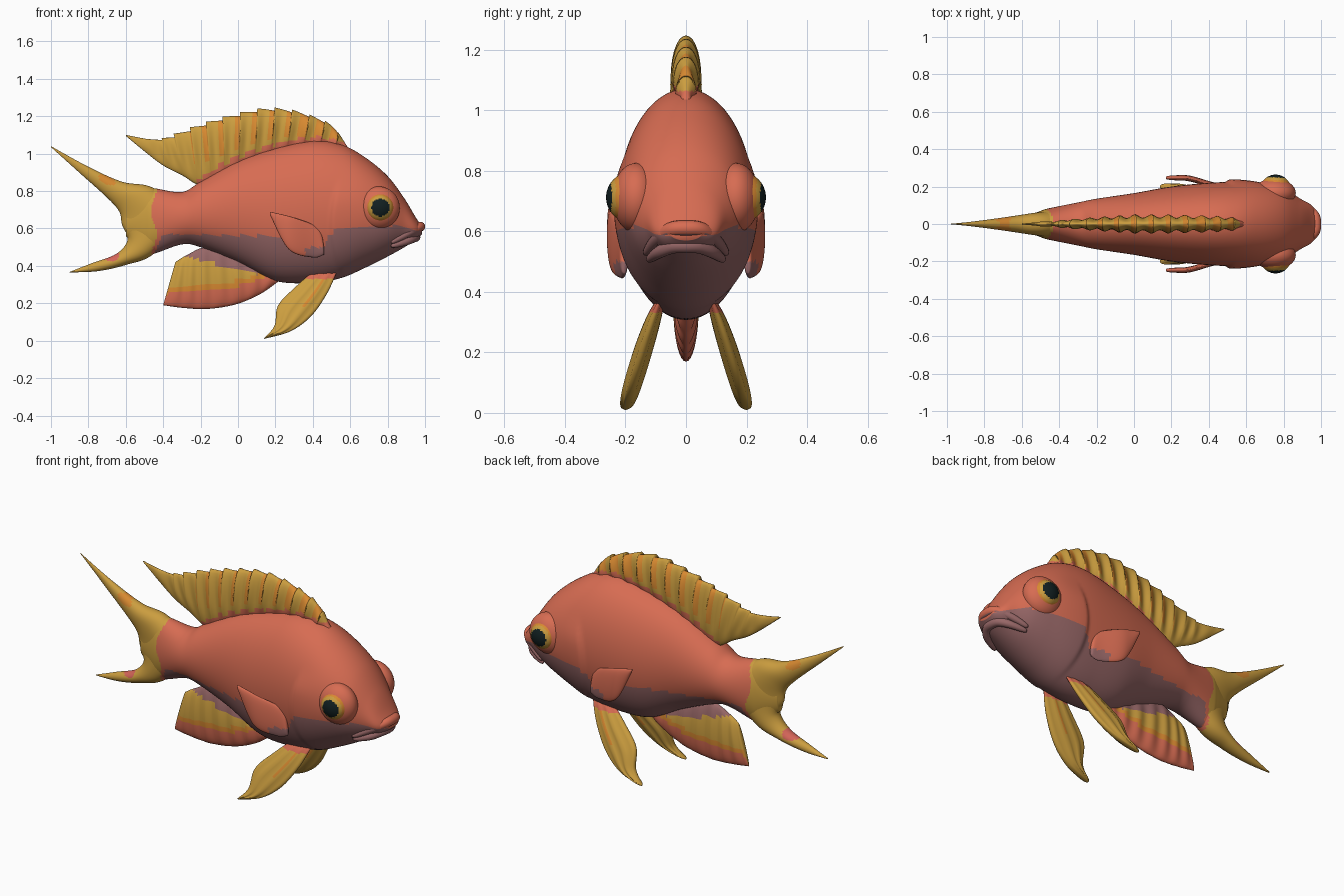
import bpy, bmesh, math
from mathutils import Vector

if "Cube" in bpy.data.objects:
    bpy.data.objects.remove(bpy.data.objects["Cube"])

# ---- palette ----
PALETTE = [("coral", (0.68, 0.15, 0.085)), ("mauve", (0.31, 0.135, 0.135)),
           ("gold", (0.60, 0.34, 0.05)), ("orange", (0.68, 0.25, 0.03)),
           ("black", (0.006, 0.014, 0.015)), ("pink", (0.66, 0.13, 0.10))]
MATS = []
for name, col in PALETTE:
    m = bpy.data.materials.new(name)
    m.diffuse_color = (*col, 1)
    m.use_nodes = True
    m.node_tree.nodes["Principled BSDF"].inputs["Base Color"].default_value = m.diffuse_color
    MATS.append(m)
CORAL, MAUVE, GOLD, ORANGE, BLACK, PINK = range(6)


def spline(pts, u):
    """Smooth curve through points, u in 0..1."""
    t = max(0.0, min(1.0, u)) * (len(pts) - 1)
    i = min(int(t), len(pts) - 2)
    f = t - i
    g = lambda k: pts[max(0, min(len(pts) - 1, k))]
    return [0.5 * (2 * b + (c - a) * f + (2 * a - 5 * b + 4 * c - d) * f * f
                   + (3 * b - a - 3 * c + d) * f ** 3)
            for a, b, c, d in zip(g(i - 1), g(i), g(i + 1), g(i + 2))]


def lerp_table(tab, x):
    """Straight-line lookup in (x, value) pairs sorted by x."""
    if x <= tab[0][0]:
        return tab[0][1]
    for (x0, y0), (x1, y1) in zip(tab, tab[1:]):
        if x <= x1:
            return y0 + (y1 - y0) * (x - x0) / (x1 - x0)
    return tab[-1][1]


def smooth(t):
    t = max(0.0, min(1.0, t))
    return t * t * (3 - 2 * t)


def skin(name, rings, colour):
    """Skin closed rings into a smooth solid, colouring each face by rule."""
    bm = bmesh.new()
    vs = [[bm.verts.new(p) for p in r] for r in rings]
    n, last = len(rings[0]), len(rings) - 1
    for i in range(last):
        for j in range(n):
            k = (j + 1) % n
            f = bm.faces.new((vs[i][j], vs[i][k], vs[i + 1][k], vs[i + 1][j]))
            vv = (1 - math.cos(2 * math.pi * (j + 0.5) / n)) / 2
            f.material_index = colour(f.calc_center_median(), (i + 0.5) / last, vv)
    for r, i in ((vs[0], 1), (vs[-1], last)):
        f = bm.faces.new(r)
        f.material_index = colour(f.calc_center_median(), i / last, 0.5)
    bmesh.ops.recalc_face_normals(bm, faces=bm.faces)
    return finish(name, bm)


def finish(name, bm):
    me = bpy.data.meshes.new(name)
    for f in bm.faces:
        f.smooth = True
    bm.to_mesh(me)
    bm.free()
    for m in MATS:
        me.materials.append(m)
    ob = bpy.data.objects.new(name, me)
    bpy.context.collection.objects.link(ob)
    return ob


def loft(name, a, b, width, colour, nu=80, nv=32, mid=lambda x, z: 0.0, side=1, edge=None):
    """Lens-section solid between side outlines a and b given as (x, z)."""
    rings = []
    for i in range(nu + 1):
        u = i / nu
        pa, pb = Vector(spline(a, u)), Vector(spline(b, u))
        if edge:
            pb = pb + edge(u)
        ring = []
        for j in range(nv):
            t = 2 * math.pi * j / nv
            v = (1 - math.cos(t)) / 2
            x, z = pa.lerp(pb, v)
            ring.append((x, side * (mid(x, z) + math.sin(t) * width(x, z, u, v)), z))
        rings.append(ring)
    return skin(name, rings, colour)


def taper(u, p=0.5):
    return max(0.02, 4 * u * (1 - u)) ** p


# ---- body: x, top, bottom, half width ----
ROWS = [(-.6, .72, .56, .03), (-.5, .81, .47, .07), (-.45, .815, .465, .085),
        (-.3, .795, .515, .115), (-.2, .85, .50, .135), (0, .96, .42, .165),
        (.2, 1.03, .32, .20), (.4, 1.07, .31, .22), (.55, 1.05, .335, .225),
        (.68, .98, .39, .22), (.8, .88, .45, .19), (.89, .76, .50, .135),
        (.95, .66, .54, .10), (.985, .61, .57, .05)]
BELLY = [(-.45, .46), (-.40, .57), (.2, .56), (.38, .53), (.45, .50), (.5, .58),
         (.6, .61), (.7, .60), (.83, .615), (.9, .60), (1, .58)]


def body_width(x, z, u, v):
    gill = 0.48 + 0.9 * (z - 0.62) ** 2          # rear rim of the gill cover
    bump = smooth((x - gill) / 0.03) * smooth((0.72 - x) / 0.2) * smooth((0.88 - z) / 0.15)
    return spline(ROWS, u)[3] + 0.014 * bump


def body_colour(c, u, v):
    if c.x < -0.45 + 0.015 * math.sin(c.z * 25):
        return GOLD
    return MAUVE if c.z < lerp_table(BELLY, c.x) else CORAL


loft("body", [(r[0], r[1]) for r in ROWS], [(r[0], r[2]) for r in ROWS],
     body_width, body_colour, 170, 72)

# ---- tail fin ----
def tail_colour(c, u, v):
    if c.x > -0.45 + 0.015 * math.sin(c.z * 25):
        return CORAL
    if math.hypot((c.x + .68) / 1.5, c.z - .455) < .03:
        return PINK
    if math.hypot((c.x + .70) / 1.8, c.z - .86 + .35 * (c.x + .7)) < .025:
        return ORANGE
    return GOLD


loft("tail_fin",
     [(-1, 1.04), (-.8, .93), (-.62, .85), (-.45, .815), (-.28, .66), (-.45, .465),
      (-.6, .405), (-.75, .372), (-.9, .365)],
     [(-1, 1.035), (-.85, .90), (-.70, .765), (-.635, .69), (-.62, .62), (-.59, .54),
      (-.65, .465), (-.78, .415), (-.9, .368)],
     lambda x, z, u, v: max(.002, .13 * (x + 1)) * taper(u, .3), tail_colour, 110, 40)

# ---- dorsal fin with slanted rays and scalloped edge ----
RAYS = 14
ROOT = [(-.25, .84), (-.15, .91), (0, .985), (.2, 1.055), (.4, 1.09), (.6, 1.06)]


def dorsal_colour(c, u, v):
    if c.x > -.22 and c.z < lerp_table(ROOT, c.x) + .008 * math.sin(u * RAYS * 6.28):
        return CORAL
    stripe = (u * RAYS) % 1
    return ORANGE if stripe < (.5 if u < .3 else .28) and u < .72 and v > .35 else GOLD


loft("dorsal_fin",
     [(.58, 1.0), (.48, 1.02), (.36, 1.02), (.24, 1.0), (.12, .96), (0, .91), (-.1, .86),
      (-.20, .83), (-.30, .885), (-.42, .95), (-.6, 1.095)],
     [(.59, 1.03), (.51, 1.14), (.40, 1.195), (.27, 1.23), (.14, 1.235), (.01, 1.21),
      (-.12, 1.175), (-.24, 1.135), (-.36, 1.09), (-.45, 1.075), (-.6, 1.10)],
     lambda x, z, u, v: (.043 if u < .5 else .043 - .06 * (u - .5)) * taper(u, .3)
     * (1 + .22 * math.cos(u * RAYS * 2 * math.pi) * smooth(v * 2)),
     dorsal_colour, RAYS * 14, 28,
     edge=lambda u: Vector((-.012, .02)) * ((u * RAYS) % 1 - .4) * smooth((.95 - u) * 5))

# ---- anal fin ----
BAND = [(-.4, .25), (-.25, .255), (-.1, .27), (.05, .305), (.2, .36)]


def anal_colour(c, u, v):
    h = c.z - lerp_table(BAND, c.x)
    if h < 0:
        return CORAL
    if h < .03:
        return ORANGE
    return MAUVE if c.z > .43 - .25 * (c.x + .2) and c.x > -.3 else GOLD


loft("anal_fin",
     [(.24, .36), (.12, .41), (-.03, .47), (-.17, .50), (-.27, .46), (-.335, .42)],
     [(.22, .32), (.12, .25), (-.01, .195), (-.16, .17), (-.29, .175), (-.40, .19)],
     lambda x, z, u, v: .037 * taper(u, .35) * (1 + .12 * math.cos(u * 50)),
     anal_colour, 90, 32)

# ---- lips ----
def lip(name, path, radius, colour):
    full = path + [(x, -y, z) for x, y, z in reversed(path[:-1])]
    rings = []
    for i in range(41):
        u = i / 40
        p = Vector(spline(full, u))
        t = (Vector(spline(full, u + .02)) - Vector(spline(full, u - .02))).normalized()
        n = t.cross(Vector((0, 0, 1))).normalized()
        b = n.cross(t)
        r = radius * taper(u, .35)
        rings.append([p + r * (n * math.cos(a) + b * math.sin(a))
                      for a in (k * math.pi / 8 for k in range(16))])
    skin(name, rings, colour)


lip("upper_lip", [(.82, .135, .525), (.91, .095, .575), (.963, .05, .605), (.975, 0, .61)],
    .026, lambda c, u, v: CORAL if c.z > .59 else MAUVE)
lip("lower_lip", [(.82, .125, .505), (.90, .09, .53), (.94, .045, .55), (.95, 0, .553)],
    .025, lambda c, u, v: MAUVE)


# ---- eyes ----
def ball(name, centre, radii, colour):
    bm = bmesh.new()
    bmesh.ops.create_uvsphere(bm, u_segments=64, v_segments=40, radius=1)
    for f in bm.faces:
        f.material_index = colour(f.calc_center_median().normalized())
    for v in bm.verts:
        v.co = Vector(centre) + Vector([a * b for a, b in zip(v.co, radii)])
    finish(name, bm)


# ---- paired parts ----
for side, tag in ((-1, "right"), (1, "left")):
    look = Vector((.06, side, .0)).normalized()

    def eye_colour(d):
        k = d.dot(look)
        return BLACK if k > .82 else GOLD if k > .66 else ORANGE

    ball("eye_socket_" + tag, (.75, side * .165, .71), (.115, .078, .115), lambda d: CORAL)
    ball("eye_" + tag, (.757, side * .18, .712), (.084, .084, .084), eye_colour)

    loft("pectoral_fin_" + tag,
         [(.46, .50), (.43, .60), (.31, .655), (.17, .69)],
         [(.46, .46), (.40, .445), (.27, .49), (.17, .675)],
         lambda x, z, u, v: .016 * taper(u, .3),
         lambda c, u, v: MAUVE if c.z < .50 and c.x > .36 else CORAL, 40, 24,
         mid=lambda x, z: .205 + .042 * smooth((.46 - x) / .2), side=side)

    loft("pelvic_fin_" + tag,
         [(.53, .37), (.475, .25), (.39, .13), (.28, .05), (.14, .01)],
         [(.40, .37), (.31, .29), (.215, .19), (.195, .08), (.14, .015)],
         lambda x, z, u, v: .03 * taper(u, .4) * (1 + .15 * math.cos(v * 19)),
         lambda c, u, v: CORAL if c.z > .33 else ORANGE if .3 < v < .45 and c.z > .18 else GOLD,
         60, 36,
         mid=lambda x, z: .085 + .115 * ((.37 - z) / .36) ** .9 if z < .37 else .085, side=side)
